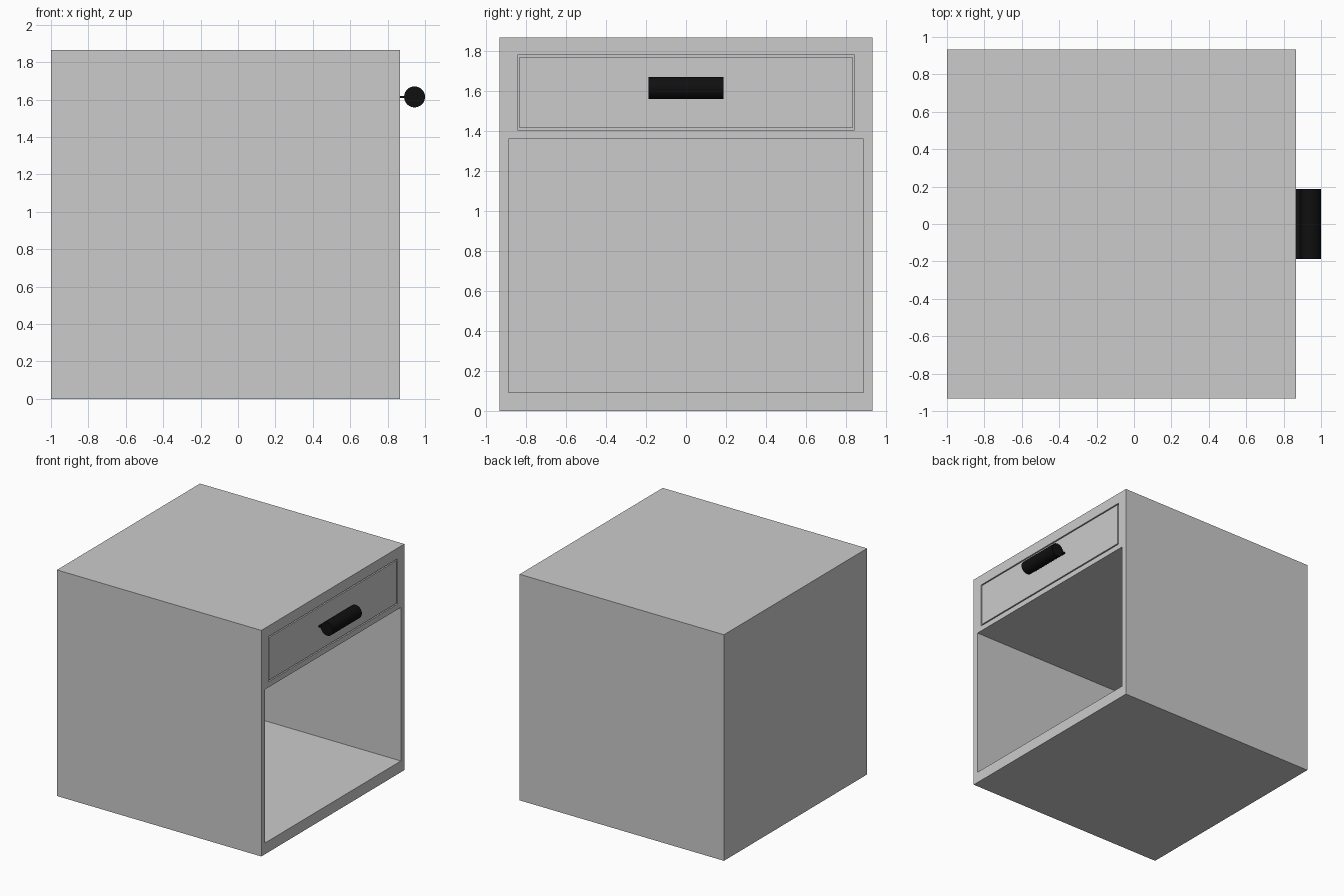
import bpy
import math

if "Cube" in bpy.data.objects:
    bpy.data.objects.remove(bpy.data.objects["Cube"])

black = bpy.data.materials.new("black_handle")
black.diffuse_color = (0.005, 0.005, 0.005, 1)
black.use_nodes = True
black.node_tree.nodes["Principled BSDF"].inputs["Base Color"].default_value = black.diffuse_color


def box(name, x, y, z):
    """Axis-aligned box from (min, max) pairs."""
    bpy.ops.mesh.primitive_cube_add(
        size=1, location=[(a + b) / 2 for a, b in (x, y, z)])
    ob = bpy.context.object
    ob.name = name
    ob.scale = [b - a for a, b in (x, y, z)]
    bpy.ops.object.transform_apply(location=False, rotation=False, scale=True)
    return ob


def carve(body, *cutters):
    """Subtract the cutters from the body, then discard them."""
    for cutter in cutters:
        mod = body.modifiers.new("carve", 'BOOLEAN')
        mod.operation = 'DIFFERENCE'
        mod.solver = 'EXACT'
        mod.object = cutter
        bpy.context.view_layer.objects.active = body
        bpy.ops.object.modifier_apply(modifier=mod.name)
        bpy.data.objects.remove(cutter)


BACK, FRONT, HALF, TOP = -1.0, 0.866, 0.933, 1.866

# Cabinet shell with an open compartment and a drawer slot
cabinet = box("cabinet", (BACK, FRONT), (-HALF, HALF), (0, TOP))
carve(cabinet,
      box("compartment_cutter", (-0.953, 1.0), (-0.887, 0.887), (0.093, 1.36)),
      box("drawer_slot_cutter", (-0.953, 1.0), (-0.842, 0.842), (1.405, 1.778)))

# Open-topped drawer, flush with the front and leaving a narrow gap
drawer = box("drawer", (-0.92, FRONT), (-0.832, 0.832), (1.415, 1.768))
carve(drawer,
      box("drawer_inside_cutter", (-0.875, 0.82), (-0.787, 0.787), (1.46, 2.0)))

# Round handle bar
bpy.ops.mesh.primitive_cylinder_add(
    vertices=32, radius=0.056, depth=0.374,
    location=(0.944, 0, 1.614), rotation=(math.pi / 2, 0, 0))
handle = bpy.context.object
handle.name = "handle_bar"
bpy.ops.object.shade_smooth_by_angle(angle=math.radians(35))
handle.data.materials.append(black)

# Thin plate joining the handle to the drawer
plate = box("handle_plate", (FRONT - 0.01, 0.9), (-0.186, 0.186), (1.608, 1.62))
plate.data.materials.append(black)
